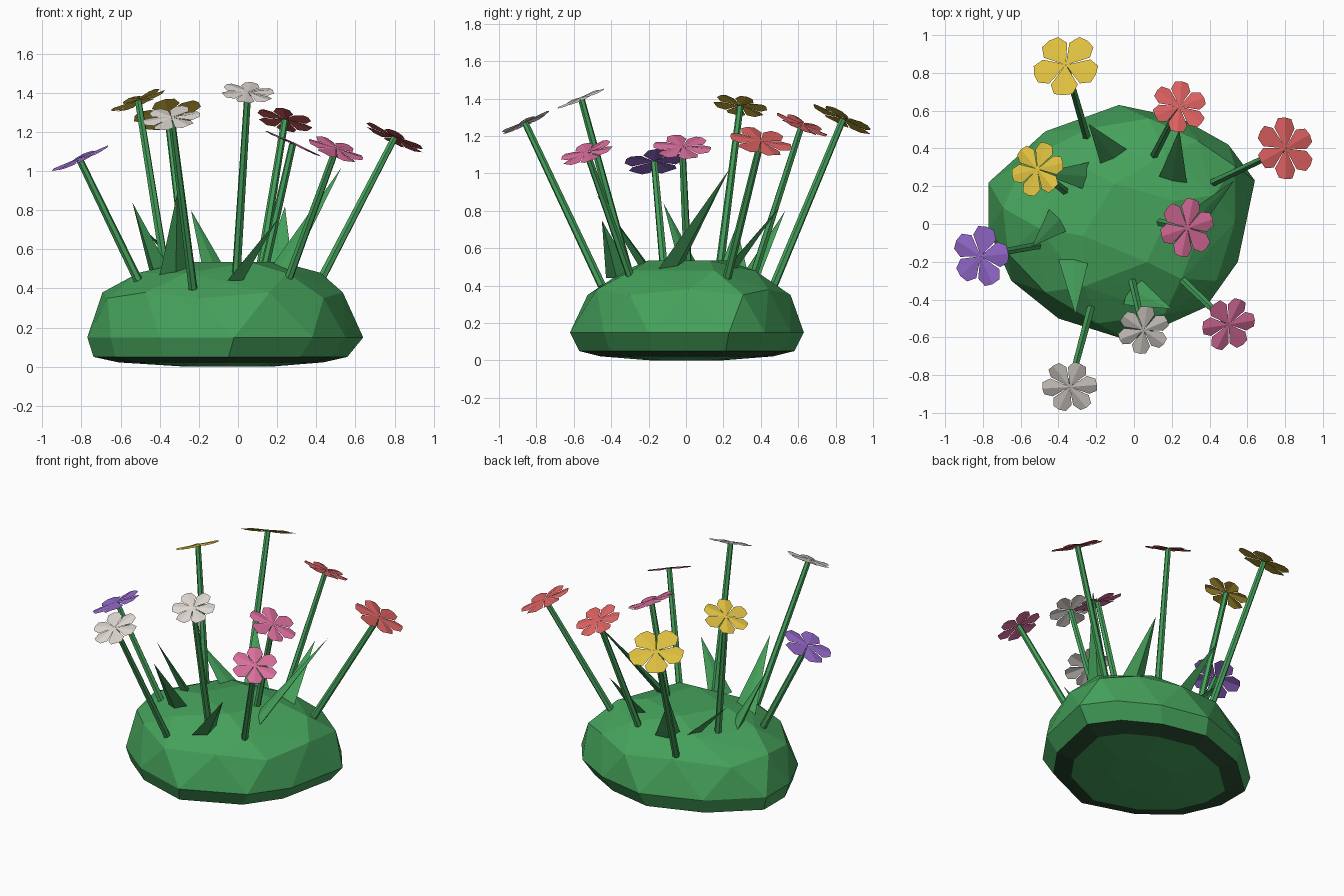
import bpy, bmesh, math
from mathutils import Vector

cube = bpy.data.objects.get("Cube")
if cube:
    bpy.data.objects.remove(cube, do_unlink=True)


def material(name, rgb):
    m = bpy.data.materials.new(name)
    m.use_nodes = True
    m.diffuse_color = (*rgb, 1)
    bsdf = m.node_tree.nodes["Principled BSDF"]
    bsdf.inputs["Base Color"].default_value = (*rgb, 1)
    bsdf.inputs["Roughness"].default_value = 0.9
    return m


green = material("leaf green", (.06, .36, .105))
dark = material("dark underside green", (.022, .07, .03))
yellow = material("yellow", (.73, .52, .05))
coral = material("coral red", (.73, .12, .12))
pink = material("pink", (.72, .155, .34))
purple = material("purple", (.30, .14, .60))
white = material("warm white", (.72, .67, .63))


def finish(bm, name, *mats):
    mesh = bpy.data.meshes.new(name)
    bm.to_mesh(mesh)
    bm.free()
    for m in mats:
        mesh.materials.append(m)
    obj = bpy.data.objects.new(name, mesh)
    bpy.context.collection.objects.link(obj)
    return obj


# Faceted bush: convex hull of scaled outline rings
outline = [Vector(p) for p in (
    (.64, .23), (.50, .42), (.25, .56), (-.08, .63), (-.47, .49), (-.77, .22),
    (-.77, -.03), (-.65, -.30), (-.40, -.50), (-.02, -.62), (.38, -.44), (.55, -.20))]
middles = [(a + b) / 2 for a, b in zip(outline, outline[1:] + outline[:1])]


def ring(bm, points, scale, z, shift=0):
    for p in points:
        bm.verts.new((p.x * scale + shift, p.y * scale, z))


bm = bmesh.new()
ring(bm, outline, .30, 0, -.03)
ring(bm, outline, .74, .022, -.04)
ring(bm, outline, .92, .05, -.03)
ring(bm, outline, 1, .15)
ring(bm, middles[::2], .94, .35)
ring(bm, middles[1::2], .90, .38)
ring(bm, outline[::2], .66, .48)
ring(bm, middles[::3], .38, .535)
hull = bmesh.ops.convex_hull(bm, input=bm.verts)
bmesh.ops.delete(bm, geom=[v for v in bm.verts if not v.link_faces], context="VERTS")
bmesh.ops.recalc_face_normals(bm, faces=bm.faces)
for f in bm.faces:
    height = f.calc_center_median().z
    f.material_index = int(f.normal.z < -.8 and height > .024)
finish(bm, "bush", green, dark)


# Pointed blades: base centre and tip
def blade(base, tip, width=.17, depth=.05):
    base, tip = Vector(base), Vector(tip)
    lean = (tip - base) * Vector((1, 1, 0))
    lean.normalize()
    side = Vector((-lean.y, lean.x, 0)) * width / 2
    bm = bmesh.new()
    foot = [bm.verts.new(base + o) for o in (side, -lean * depth * .3, -side, lean * depth)]
    top = bm.verts.new(tip)
    for i in range(4):
        bm.faces.new((foot[i], foot[(i + 1) % 4], top))
    bm.faces.new(foot)
    bmesh.ops.recalc_face_normals(bm, faces=bm.faces)
    finish(bm, "leaf_blade", green)


for base, tip in (
        ((-.10, .34, .44), (-.24, .53, .80)), ((.20, .20, .46), (.24, .50, .82)),
        ((-.38, .04, .44), (-.54, -.12, .84)), ((-.32, -.17, .45), (-.31, -.48, .89)),
        ((-.21, .25, .45), (-.50, .27, .72)), ((.20, -.10, .47), (.53, .23, 1.02)),
        ((-.02, -.35, .44), (.20, -.45, .75))):
    blade(base, tip)


# Flowers: tapered stem and a tilted ring of folded petals
def stem(base, head):
    base, head = Vector(base), Vector(head)
    axis = head - base
    bm = bmesh.new()
    bmesh.ops.create_cone(bm, cap_ends=True, segments=6, radius1=.023, radius2=.018,
                          depth=axis.length)
    bm.transform(axis.to_track_quat("Z", "Y").to_matrix().to_4x4())
    bmesh.ops.translate(bm, vec=(base + head) / 2, verts=bm.verts)
    finish(bm, "flower_stem", green)


def blossom(head, slope, radius, count, mat, turn):
    normal = Vector((*slope, 1)).normalized()
    bm = bmesh.new()
    half = math.pi / count * .93
    for i in range(count):
        a = turn + i * math.tau / count

        def point(r, offset, z):
            return bm.verts.new((r * radius * math.cos(a + offset),
                                 r * radius * math.sin(a + offset), z))
        centre, end = point(0, 0, .008), point(.98, 0, .004)
        for s in (1, -1):
            loop = [centre, end, point(.97, s * half * .5, 0),
                    point(.74, s * half, -.004), point(.2, s * half, .002)]
            bm.faces.new(loop if s > 0 else loop[::-1])
    rot = Vector((0, 0, 1)).rotation_difference(normal)
    bm.transform(rot.to_matrix().to_4x4())
    bmesh.ops.translate(bm, vec=Vector(head), verts=bm.verts)
    finish(bm, "flower_petals", mat)


# base, head, tilt, petal radius, petal count, colour, turn
for base, head, slope, radius, count, mat, turn in (
        ((-.25, .46, .38), (-.36, .84, 1.29), (-.22, .48), .18, 5, yellow, .9),
        ((-.36, .17, .42), (-.51, .29, 1.36), (-.40, .20), .15, 6, yellow, .2),
        ((.10, .35, .42), (.24, .62, 1.26), (.22, .42), .15, 6, coral, .4),
        ((.40, .21, .40), (.80, .40, 1.17), (.47, .20), .17, 6, coral, .5),
        ((.13, .01, .48), (.28, -.02, 1.14), (.46, 0), .16, 6, pink, .3),
        ((.24, -.28, .40), (.50, -.53, 1.11), (.37, -.34), .15, 6, pink, .1),
        ((-.01, -.30, .45), (.05, -.56, 1.40), (.08, -.42), .14, 6, white, .4),
        ((-.23, -.45, .40), (-.34, -.86, 1.27), (-.12, -.45), .15, 6, white, .1),
        ((-.49, -.11, .40), (-.81, -.17, 1.06), (-.45, -.10), .165, 5, purple, .1)):
    stem(base, head)
    blossom(head, slope, radius, count, mat, turn)
